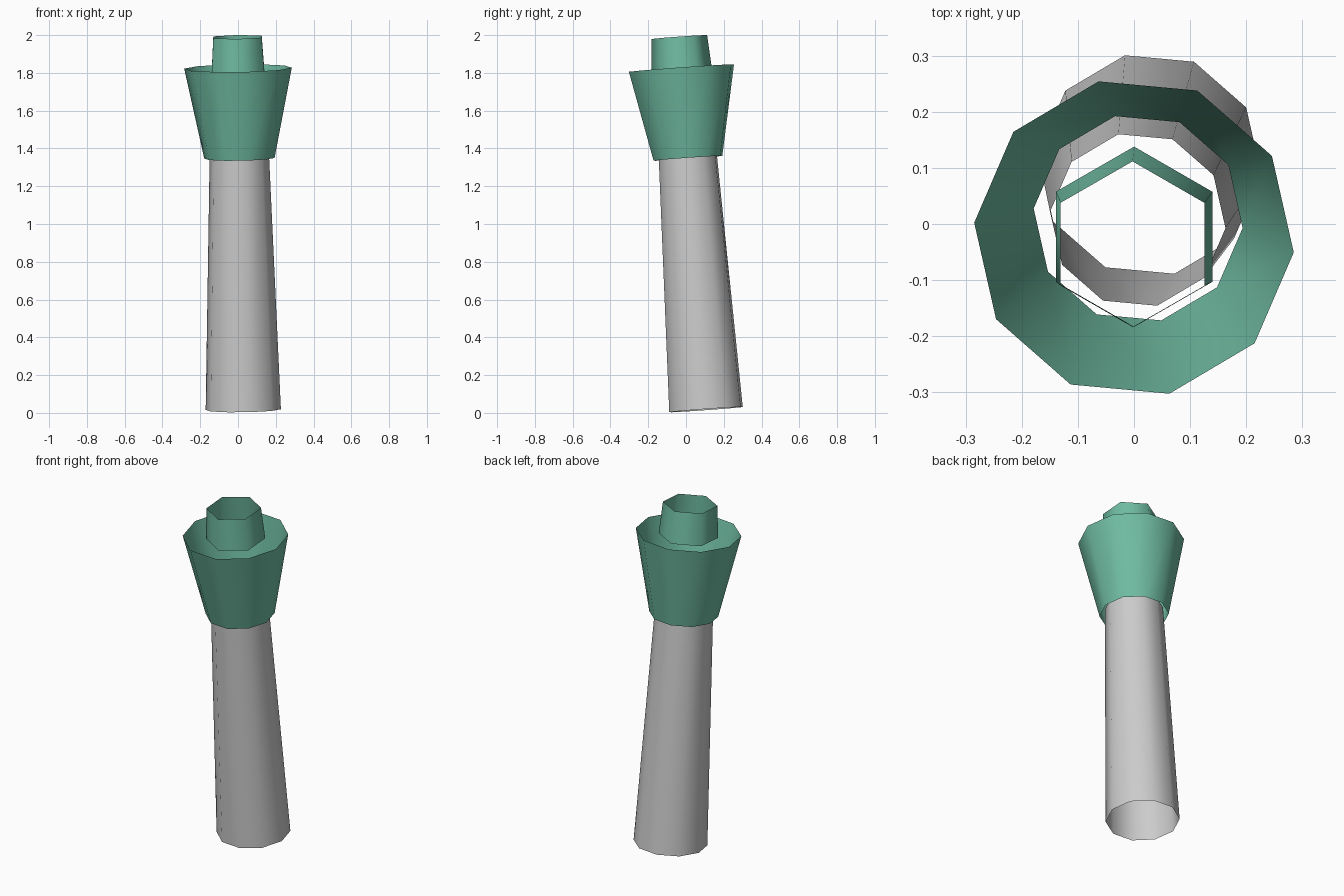
import bpy, bmesh, math
from mathutils import Vector

if "Cube" in bpy.data.objects:
    bpy.data.objects.remove(bpy.data.objects["Cube"])

BASE = Vector((0.028, 0.106, 0.0175))
SLOPE = Vector((-0.0155, -0.072, 1.0))      # lean of the common axis

green = bpy.data.materials.new("green")
green.diffuse_color = (0.16, 0.50, 0.36, 1)
green.use_nodes = True
green.node_tree.nodes["Principled BSDF"].inputs["Base Color"].default_value = green.diffuse_color


def sleeve(name, sides, start_deg, rings, mat=None):
    """Open tapered tube along the leaning axis; rings = (height, radius)."""
    turn = Vector((0, 0, 1)).rotation_difference(SLOPE.normalized())
    bm = bmesh.new()
    loops = []
    for z, r in rings:
        centre = BASE + SLOPE * (z - BASE.z)
        loop = []
        for i in range(sides):
            a = math.radians(start_deg) + math.tau * i / sides
            loop.append(bm.verts.new(centre + turn @ Vector((r * math.cos(a), r * math.sin(a), 0))))
        loops.append(loop)
    for low, high in zip(loops, loops[1:]):
        for i in range(sides):
            j = (i + 1) % sides
            bm.faces.new((low[i], low[j], high[j], high[i])).smooth = True
    me = bpy.data.meshes.new(name)
    bm.to_mesh(me)
    bm.free()
    if mat:
        me.materials.append(mat)
    ob = bpy.data.objects.new(name, me)
    bpy.context.collection.objects.link(ob)
    return ob


# Trunk, flared collar and the small hexagonal tip, all open-ended
sleeve("trunk", 10, 102.7, [(BASE.z, 0.200), (1.39, 0.157)])
sleeve("flared_collar", 10, 102.7, [(1.348, 0.187), (1.825, 0.286)], green)
sleeve("hexagonal_tip", 6, 90, [(1.805, 0.161), (1.99, 0.148)], green)
